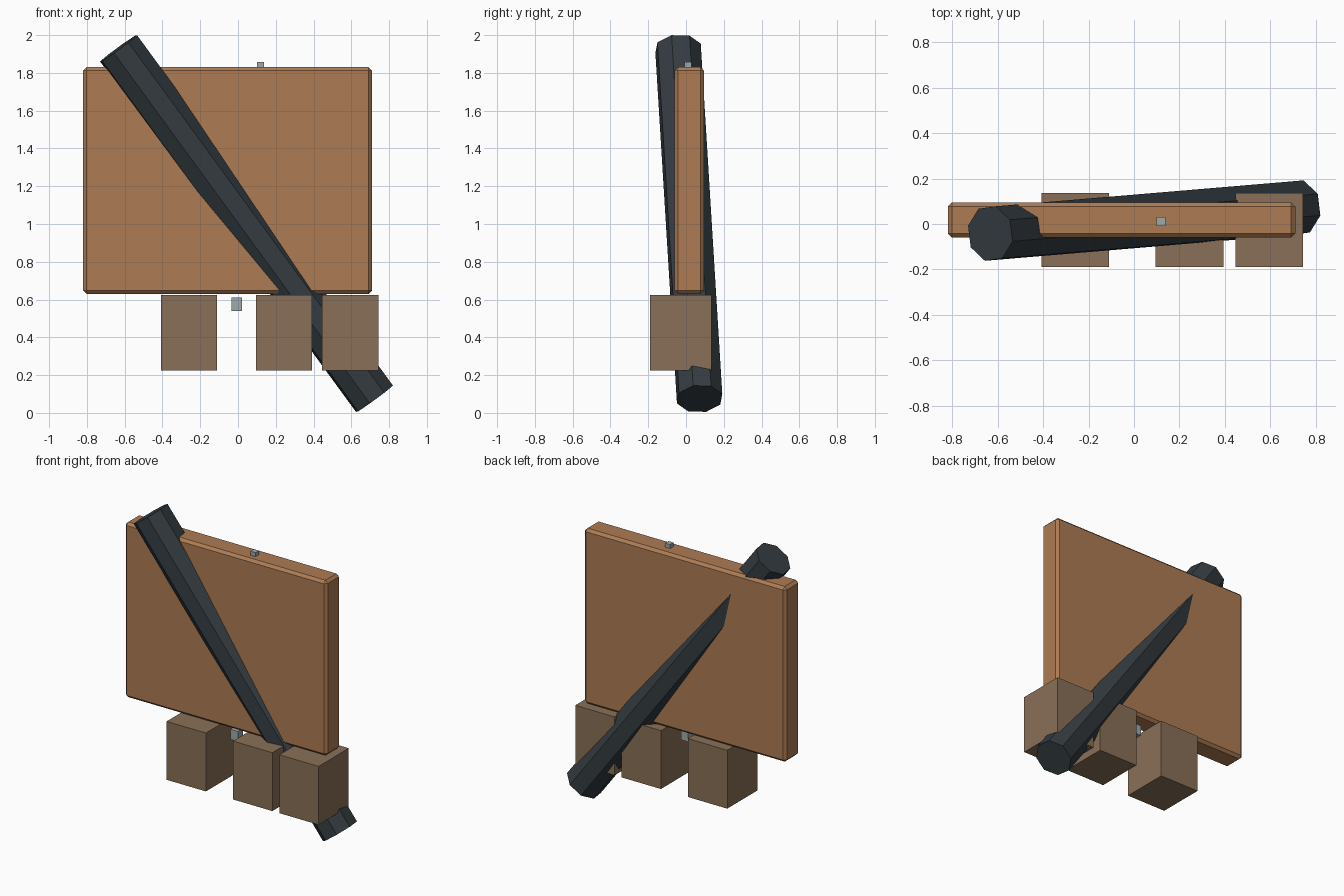
import bpy
import math
from mathutils import Matrix, Vector

if "Cube" in bpy.data.objects:
    bpy.data.objects.remove(bpy.data.objects["Cube"])


def material(name, rgb):
    mat = bpy.data.materials.new(name)
    mat.diffuse_color = (*rgb, 1.0)
    mat.use_nodes = True
    mat.node_tree.nodes["Principled BSDF"].inputs["Base Color"].default_value = mat.diffuse_color
    return mat


tan = material("tan_panel", (0.42, 0.20, 0.088))
brown = material("dull_brown", (0.25, 0.16, 0.095))
dark = material("dark_slate", (0.035, 0.045, 0.053))
grey = material("light_grey", (0.34, 0.40, 0.42))


def box(name, low, high, mat, bevel=0.0):
    low, high = Vector(low), Vector(high)
    bpy.ops.mesh.primitive_cube_add(size=1)
    obj = bpy.context.object
    obj.name = name
    obj.data.transform(Matrix.Translation((low + high) / 2)
                       @ Matrix.Diagonal((*(high - low), 1.0)))
    obj.data.materials.append(mat)
    if bevel:
        mod = obj.modifiers.new("chamfer", 'BEVEL')
        mod.width = bevel
        mod.segments = 1
    return obj


def rod(name, bottom, top, radius, sides, twist, mat):
    bottom, top = Vector(bottom), Vector(top)
    axis = top - bottom
    bpy.ops.mesh.primitive_cylinder_add(vertices=sides, radius=radius, depth=axis.length)
    obj = bpy.context.object
    obj.name = name
    turn = Vector((0, 0, 1)).rotation_difference(axis).to_matrix().to_4x4()
    obj.data.transform(Matrix.Translation((bottom + top) / 2) @ turn
                       @ Matrix.Rotation(twist, 4, 'Z'))
    obj.data.materials.append(mat)
    return obj


# Main chamfered panel
box("panel", (-0.82, -0.06, 0.63), (0.71, 0.095, 1.83), tan, 0.018)

# Three pouches hanging below the panel
for i, x in enumerate((-0.408, 0.095, 0.446)):
    box(f"pouch_{i + 1}", (x, -0.19, 0.225), (x + 0.298, 0.136, 0.625), brown)

# Diagonal octagonal strap running through the panel
rod("strap", (0.7225, 0.072, 0.075), (-0.6325, -0.042, 1.93),
    0.125, 8, math.radians(-15), dark)

# Small grey fittings above and below the panel
box("top_fitting", (0.10, -0.008, 1.80), (0.138, 0.03, 1.857), grey)
box("bottom_fitting", (-0.035, -0.03, 0.54), (0.021, 0.026, 0.61), grey)
